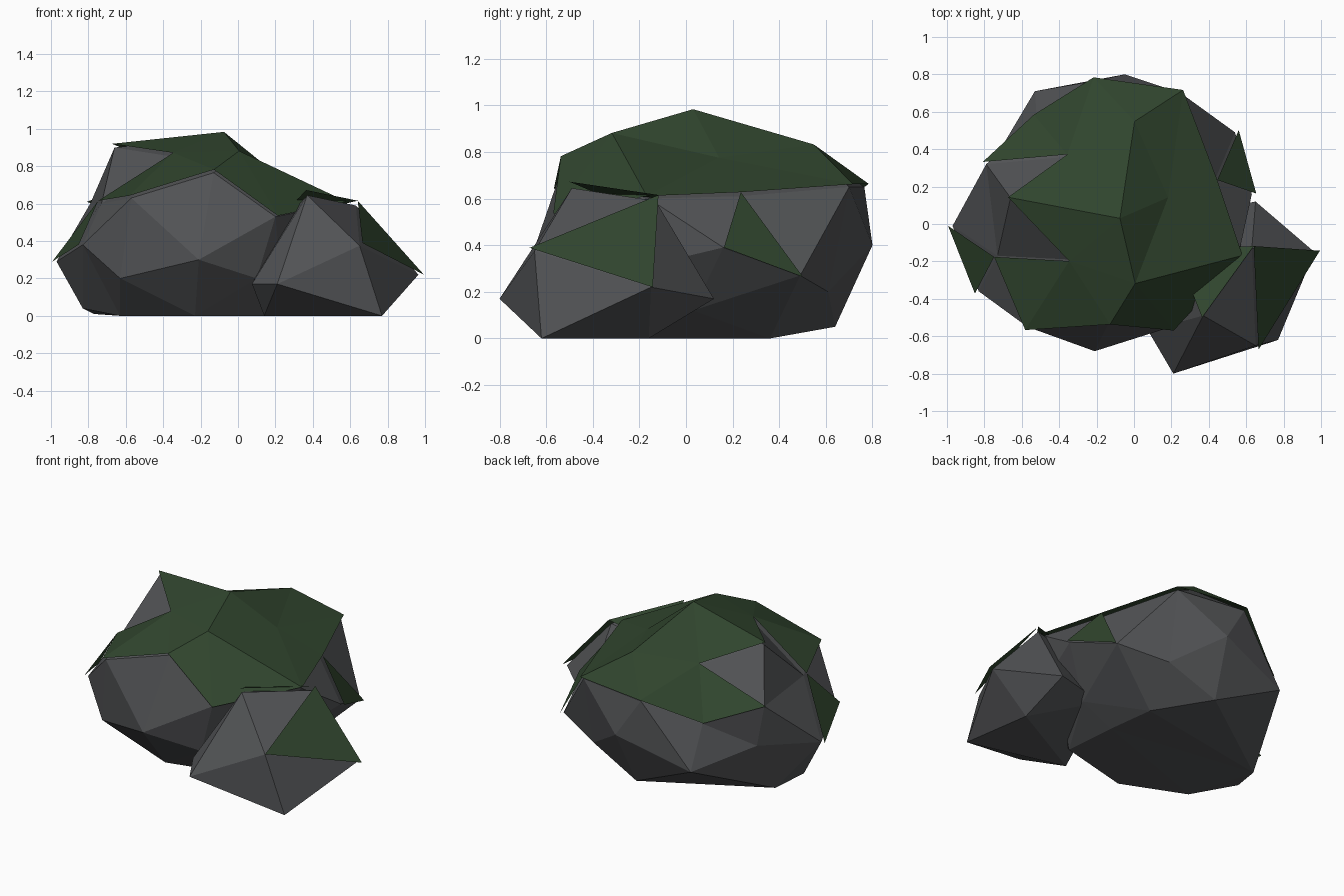
import bpy, bmesh
from mathutils import Vector

if "Cube" in bpy.data.objects:
    bpy.data.objects.remove(bpy.data.objects["Cube"])

def material(name, rgb):
    m = bpy.data.materials.new(name)
    m.diffuse_color = (*rgb, 1)
    m.use_nodes = True
    m.node_tree.nodes["Principled BSDF"].inputs["Base Color"].default_value = m.diffuse_color
    return m

STONE = material("stone", (0.085, 0.088, 0.093))
MOSS = material("moss", (0.03, 0.06, 0.027))

def finish(bm, name, mat):
    me = bpy.data.meshes.new(name)
    bm.to_mesh(me)
    bm.free()
    me.materials.append(mat)
    ob = bpy.data.objects.new(name, me)
    bpy.context.collection.objects.link(ob)

def boulder(name, corners, centre, mossy, bare=(), extra=(), gap=0.024):
    """Faceted stone wrapped around a centre, plus a raised moss sheet on chosen facets."""
    c = Vector(centre)
    bm = bmesh.new()
    key = bm.verts.layers.int.new("key")
    for k, p in corners.items():
        v = bm.verts.new((Vector(p) - c).normalized())
        v[key] = ord(k)
    bmesh.ops.convex_hull(bm, input=bm.verts[:])
    for v in bm.verts:
        v.co = corners[chr(v[key])]
    bmesh.ops.recalc_face_normals(bm, faces=bm.faces[:])
    bm.normal_update()
    # moss sheet
    moss = bm.copy()
    mkey = moss.verts.layers.int["key"]
    bare = [set(b) for b in bare]
    extra = [set(e) for e in extra]
    moss.normal_update()
    for v in moss.verts:
        v.co += v.normal * gap
    drop = []
    for f in moss.faces:
        ks = {chr(v[mkey]) for v in f.verts}
        if not (ks in extra or (ks <= set(mossy) and ks not in bare)):
            drop.append(f)
    bmesh.ops.delete(moss, geom=drop, context='FACES')
    finish(bm, name, STONE)
    finish(moss, name + "_moss", MOSS)

# large boulder: crown, flanks, foot
large = {
    'A': (-.08, .03, .96), 'B': (0, -.31, .86), 'C': (-.13, -.52, .765), 'D': (0, .54, .81),
    'Z': (.17, .14, .755), 'E': (.25, .70, .65), 'F': (.56, -.16, .60), 'G': (.2, -.55, .53),
    'H': (-.57, -.55, .63), 'I': (-.66, .14, .90), 'J': (-.35, .36, .765), 'K': (-.73, -.17, .60),
    'L': (-.34, -.19, .85), 'M': (-.79, .32, .60), 'N': (-.52, .57, .51), 'U': (.43, .23, .61),
    'Y': (-.21, .765, .65),
    'S': (-.97, -.01, .29), 'R': (-.83, -.36, .38), 'T': (.54, .49, .27), 'V': (.63, .16, .39),
    'P': (-.63, -.50, .20), 'Q': (-.21, -.68, .30), 'O': (.10, -.52, .20), 'W': (-.05, .80, .40),
    'q': (-.53, .71, .25), 'm': (-.75, .34, .34), 'v': (.57, -.05, .34), 't': (.24, .61, .20),
    'a': (-.77, .18, .01), 's': (-.83, -.03, .04), 'b': (-.63, -.25, 0), 'c': (-.23, -.42, 0),
    'd': (.25, -.30, 0), 'e': (.42, .03, .12), 'g': (.22, .05, 0), 'f': (.18, .36, 0),
    'x': (-.09, .64, .05),
}
boulder("large_rock", large, (-.05, .03, .35), "ABCDEFGHIJKLMNUYZ",
        bare=("KIL", "IJM", "KIM"), extra=("KRS", "UTV"))

# small boulder leaning on the front right corner
small = {
    'a': (.37, -.49, .645), 'b': (.63, -.13, .59), 'c': (.65, -.65, .375), 'd': (.21, -.80, .17),
    'e': (.77, -.62, 0), 'f': (.965, -.15, .22), 'g': (.65, .12, .17), 'h': (.14, -.46, 0),
    'i': (.70, -.16, 0), 'j': (.075, -.57, .17), 'm': (.24, -.15, .50), 'n': (.30, .05, .15),
}
boulder("small_rock", small, (.5, -.35, .28), "abm", extra=("bcf",), gap=0.03)
